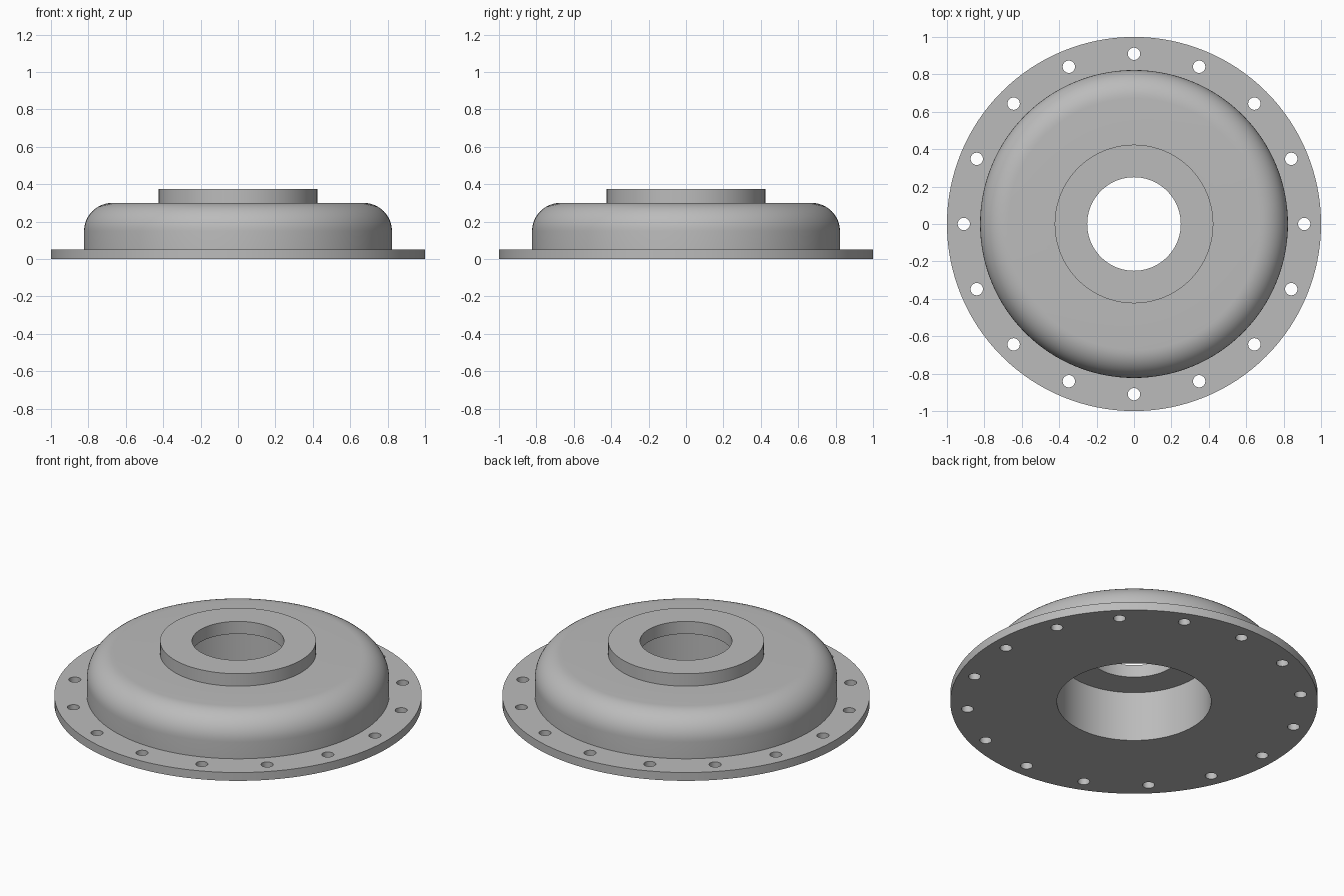
import bpy, bmesh, math
from mathutils import Matrix, Vector

if "Cube" in bpy.data.objects:
    bpy.data.objects.remove(bpy.data.objects["Cube"])

SEG = 128
DOME_R, DOME_Z, FILLET = 0.823, 0.30, 0.15
BOLTS, BOLT_CIRCLE, BOLT_R = 16, 0.91, 0.033

grey = bpy.data.materials.new("plain_grey")
grey.diffuse_color = (0.5, 0.5, 0.5, 1)
grey.use_nodes = True
grey.node_tree.nodes["Principled BSDF"].inputs["Base Color"].default_value = grey.diffuse_color


def make_object(name, bm):
    bmesh.ops.recalc_face_normals(bm, faces=bm.faces)
    mesh = bpy.data.meshes.new(name)
    bm.to_mesh(mesh)
    bm.free()
    ob = bpy.data.objects.new(name, mesh)
    bpy.context.collection.objects.link(ob)
    return ob


def lathe(name, profile):
    """Spin a closed (radius, z) profile about the z axis."""
    bm = bmesh.new()
    rings = []
    for i in range(SEG):
        a = 2 * math.pi * i / SEG
        rings.append([bm.verts.new((r * math.cos(a), r * math.sin(a), z)) for r, z in profile])
    n = len(profile)
    for i in range(SEG):
        p, q = rings[i], rings[(i + 1) % SEG]
        for j in range(n):
            k = (j + 1) % n
            bm.faces.new((p[j], q[j], q[k], p[k]))
    return make_object(name, bm)


# Housing section: recess, flange, rounded dome, boss and bore
profile = [(0.424, 0), (1, 0), (1, 0.05), (DOME_R, 0.05)]
for i in range(13):
    t = math.pi / 2 * i / 12
    profile.append((DOME_R - FILLET + FILLET * math.cos(t),
                    DOME_Z - FILLET + FILLET * math.sin(t)))
profile += [(0.424, 0.30), (0.424, 0.375), (0.25, 0.375), (0.25, 0.30)]
# recess radius sits just inside the boss so the wall stays a clean solid
profile += [(0.42, 0.30)]
profile[0] = (0.42, 0)
housing = lathe("flanged_housing", profile)
housing.data.materials.append(grey)

# Bolt hole cutters
bm = bmesh.new()
for i in range(BOLTS):
    a = 2 * math.pi * i / BOLTS
    pos = Vector((BOLT_CIRCLE * math.cos(a), BOLT_CIRCLE * math.sin(a), 0.025))
    bmesh.ops.create_cone(bm, cap_ends=True, segments=32, radius1=BOLT_R, radius2=BOLT_R,
                          depth=0.15, matrix=Matrix.Translation(pos))
cutter = make_object("bolt_hole_cutter", bm)
cutter.data.materials.append(grey)
cutter.hide_render = True

# Drill the flange, then drop the cutter
mod = housing.modifiers.new("bolt_holes", 'BOOLEAN')
mod.operation = 'DIFFERENCE'
mod.solver = 'EXACT'
mod.object = cutter
bpy.context.view_layer.objects.active = housing
housing.select_set(True)
bpy.ops.object.modifier_apply(modifier=mod.name)
bpy.data.objects.remove(cutter)

# Smooth curved walls, crisp rims
bpy.ops.object.shade_smooth_by_angle(angle=math.radians(30))
